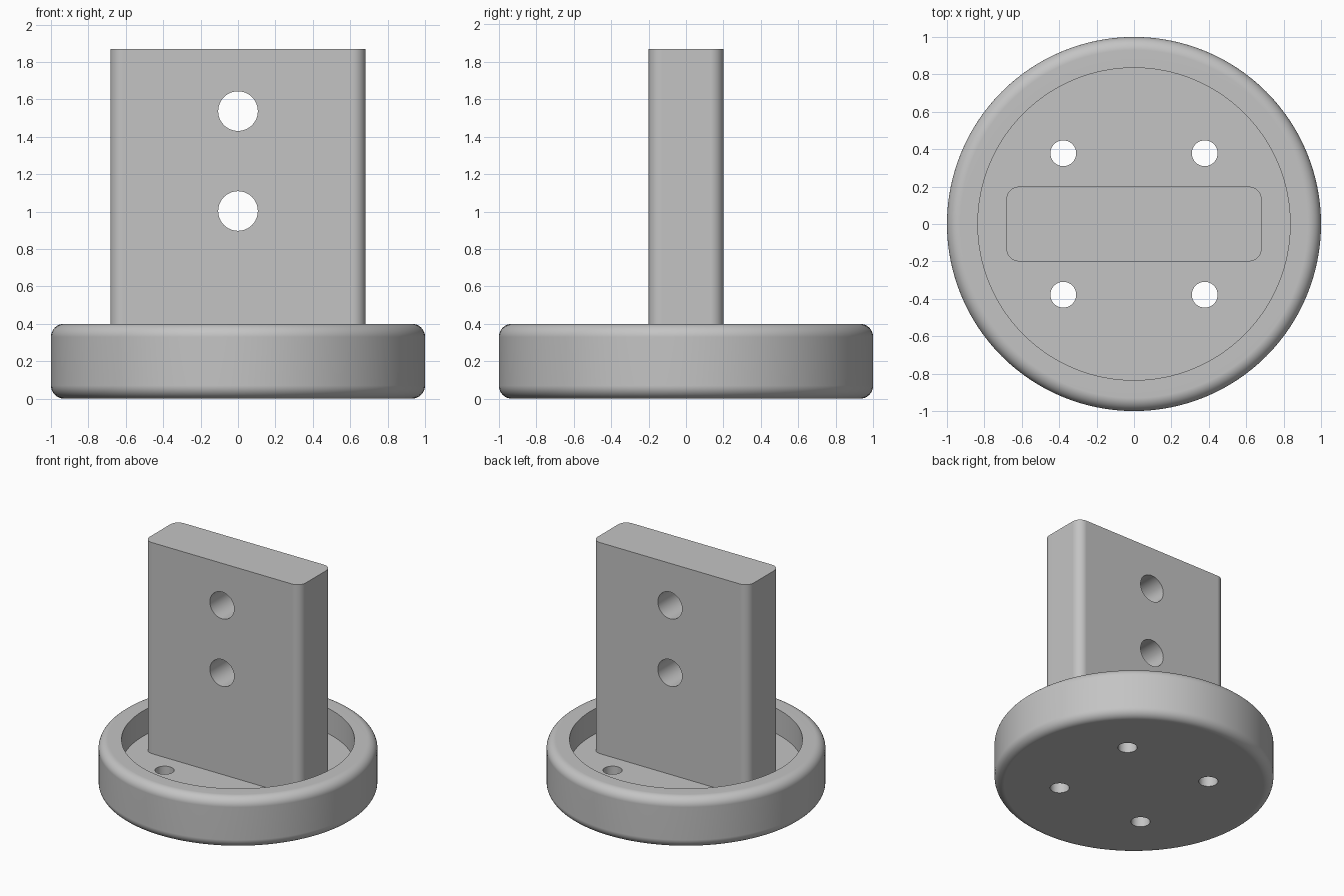
import bpy, bmesh, math
from mathutils import Vector

# Remove the default cube
cube = bpy.data.objects.get("Cube")
if cube:
    bpy.data.objects.remove(cube, do_unlink=True)

RADIUS, RIM_TOP, FLOOR, INNER = 1.0, 0.4, 0.2, 0.835
FILLET = 0.07
POST_W, POST_D, POST_TOP = 0.683, 0.2, 1.87

# Single grey material
grey = bpy.data.materials.new("plain grey")
grey.use_nodes = True
colour = (0.55, 0.55, 0.55, 1)
grey.diffuse_color = colour
grey.node_tree.nodes["Principled BSDF"].inputs["Base Color"].default_value = colour


def make_object(name, bm):
    bmesh.ops.recalc_face_normals(bm, faces=bm.faces)
    mesh = bpy.data.meshes.new(name)
    bm.to_mesh(mesh)
    bm.free()
    mesh.materials.append(grey)
    obj = bpy.data.objects.new(name, mesh)
    bpy.context.collection.objects.link(obj)
    return obj


def select_only(obj):
    bpy.ops.object.select_all(action="DESELECT")
    obj.select_set(True)
    bpy.context.view_layer.objects.active = obj


def drill(obj, centre, radius, depth, axis):
    """Cut a round through hole along the given axis."""
    turn = (math.pi / 2, 0, 0) if axis == "y" else (0, 0, 0)
    bpy.ops.mesh.primitive_cylinder_add(vertices=48, radius=radius, depth=depth,
                                        location=centre, rotation=turn)
    cutter = bpy.context.object
    cutter.hide_render = True
    cutter.data.materials.append(grey)
    select_only(obj)
    mod = obj.modifiers.new("hole", "BOOLEAN")
    mod.operation, mod.solver, mod.object = "DIFFERENCE", "EXACT", cutter
    bpy.ops.object.modifier_apply(modifier=mod.name)
    bpy.data.objects.remove(cutter, do_unlink=True)


def finish(obj):
    """Smooth the curves while keeping flats flat and edges crisp."""
    select_only(obj)
    bpy.ops.object.shade_smooth_by_angle(angle=math.radians(30))
    mod = obj.modifiers.new("weighted normals", "WEIGHTED_NORMAL")
    mod.keep_sharp = True


def arc(cx, cz, start, steps=8):
    """Quarter-circle fillet points, counter-clockwise from the start angle."""
    angles = [start + math.pi / 2 * i / steps for i in range(steps + 1)]
    return [(cx + FILLET * math.cos(a), cz + FILLET * math.sin(a)) for a in angles]


# Round dish base: turned profile with filleted outer edges
profile = [(0, 0)]
profile += arc(RADIUS - FILLET, FILLET, -math.pi / 2)
profile += arc(RADIUS - FILLET, RIM_TOP - FILLET, 0)
profile += [(INNER, RIM_TOP), (INNER, FLOOR), (0, FLOOR)]
bm = bmesh.new()
verts = [bm.verts.new((x, 0, z)) for x, z in profile]
edges = [bm.edges.new(pair) for pair in zip(verts, verts[1:])]
bmesh.ops.spin(bm, geom=verts + edges, cent=(0, 0, 0), axis=(0, 0, 1),
               angle=2 * math.pi, steps=128, use_merge=True)
bmesh.ops.remove_doubles(bm, verts=bm.verts, dist=0.0001)
base = make_object("round_base", bm)

# Four mounting holes through the dish floor
for sx in (-1, 1):
    for sy in (-1, 1):
        drill(base, (0.378 * sx, 0.378 * sy, FLOOR / 2), 0.069, 0.6, "z")
finish(base)

# Upright post with rounded vertical edges, sunk slightly into the floor
bottom = FLOOR - 0.01
bm = bmesh.new()
bmesh.ops.create_cube(bm, size=1)
bmesh.ops.scale(bm, vec=(2 * POST_W, 2 * POST_D, POST_TOP - bottom), verts=bm.verts)
bmesh.ops.translate(bm, vec=Vector((0, 0, (POST_TOP + bottom) / 2)), verts=bm.verts)
upright = [e for e in bm.edges if abs(e.verts[0].co.z - e.verts[1].co.z) > 0.5]
bmesh.ops.bevel(bm, geom=upright, offset=FILLET, offset_type="OFFSET",
                segments=8, profile=0.5, affect="EDGES")
post = make_object("upright_post", bm)

# Two cross holes through the post
for z in (1.003, 1.537):
    drill(post, (0, 0, z), 0.106, 1, "y")
finish(post)
